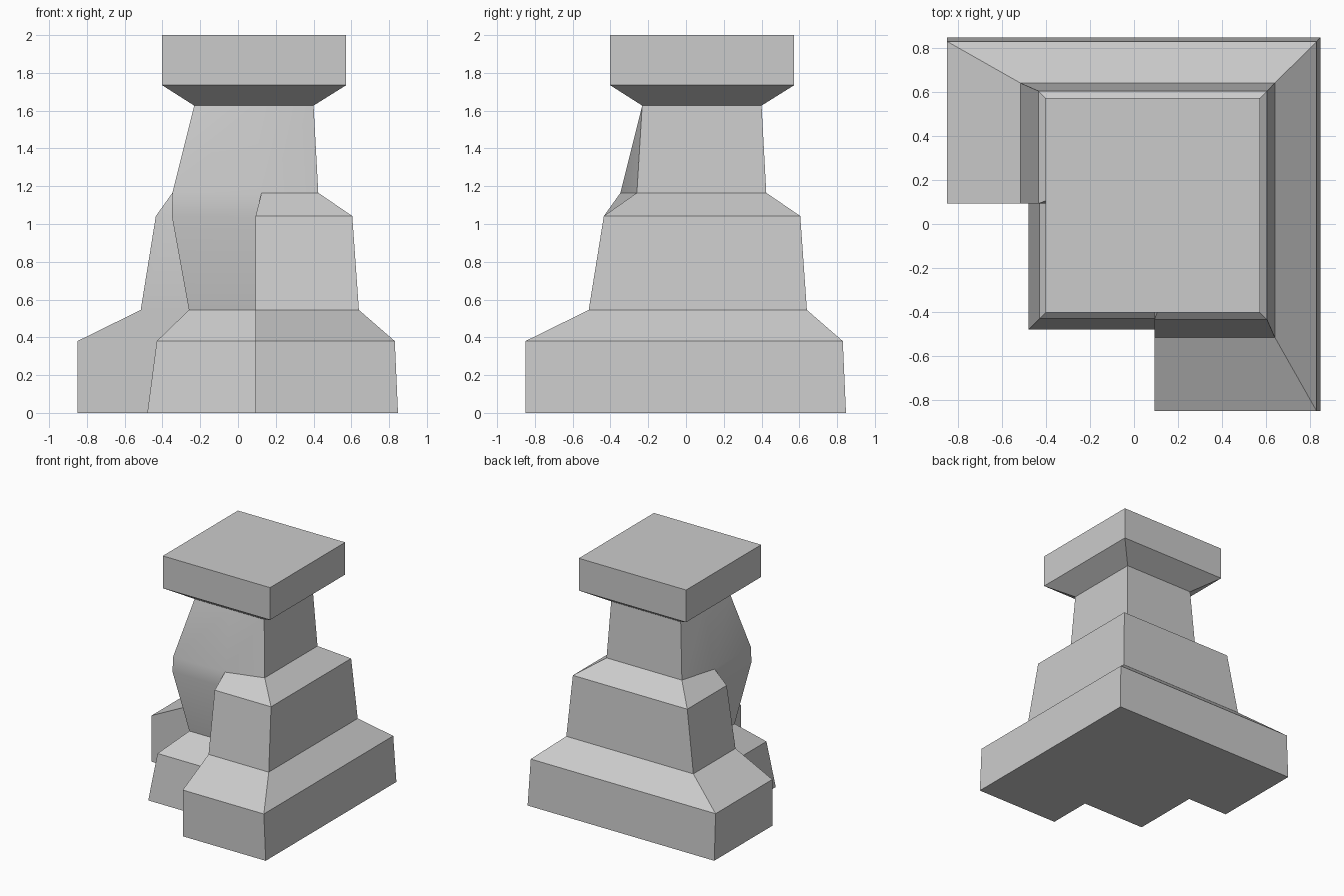
import bpy, bmesh, math

if "Cube" in bpy.data.objects:
    bpy.data.objects.remove(bpy.data.objects["Cube"])


def corner_ring(a, b, e, c, d):
    """Corner plan mirrored over x = y: a outer walls, e/b arm end (outer/inner
    corner), c inner side of the arm, d inner corner block."""
    arm = [(a, -e), (c, -b), (c, -d)]
    mirrored = [(y, x) for x, y in reversed(arm)]
    return [(a, a)] + [(x, y) for x, y in arm] + [(-d, -d)] + mirrored


def square_ring(lo, hi):
    return [(hi, hi), (hi, lo), (lo, lo), (lo, hi)]


def loft(name, levels, cap_bottom=False, cap_top=False):
    """Skin a stack of (z, ring) cross-sections."""
    bm = bmesh.new()
    rings = [[bm.verts.new((x, y, z)) for x, y in ring] for z, ring in levels]
    for low, high in zip(rings, rings[1:]):
        n = len(low)
        for i in range(n):
            j = (i + 1) % n
            bm.faces.new((low[j], low[i], high[i], high[j]))
    if cap_bottom:
        bm.faces.new(rings[0])
    if cap_top:
        bm.faces.new(rings[-1][::-1])
    bmesh.ops.remove_doubles(bm, verts=bm.verts, dist=0.0005)
    mesh = bpy.data.meshes.new(name)
    bm.to_mesh(mesh)
    bm.free()
    obj = bpy.data.objects.new(name, mesh)
    bpy.context.collection.objects.link(obj)
    bpy.ops.object.select_all(action='DESELECT')
    obj.select_set(True)
    bpy.context.view_layer.objects.active = obj
    bpy.ops.object.shade_smooth_by_angle(angle=math.radians(20))
    return obj


# Stepped corner pillar: plinth, middle block and neck
loft("corner_pillar", [
    (0.0, corner_ring(0.847, 0.85, 0.85, 0.093, 0.48)),
    (0.38, corner_ring(0.83, 0.85, 0.85, 0.093, 0.43)),
    (0.545, corner_ring(0.64, 0.515, 0.515, 0.093, 0.26)),
    (1.042, corner_ring(0.605, 0.435, 0.435, 0.093, 0.35)),
    (1.165, corner_ring(0.425, 0.347, 0.26, 0.125, 0.347)),
    (1.627, corner_ring(0.40, 0.232, 0.232, 0.093, 0.232)),
], cap_bottom=True)

# Flared square slab on top
loft("top_slab", [
    (1.627, square_ring(-0.232, 0.40)),
    (1.735, square_ring(-0.402, 0.573)),
    (2.0, square_ring(-0.402, 0.573)),
], cap_top=True)
